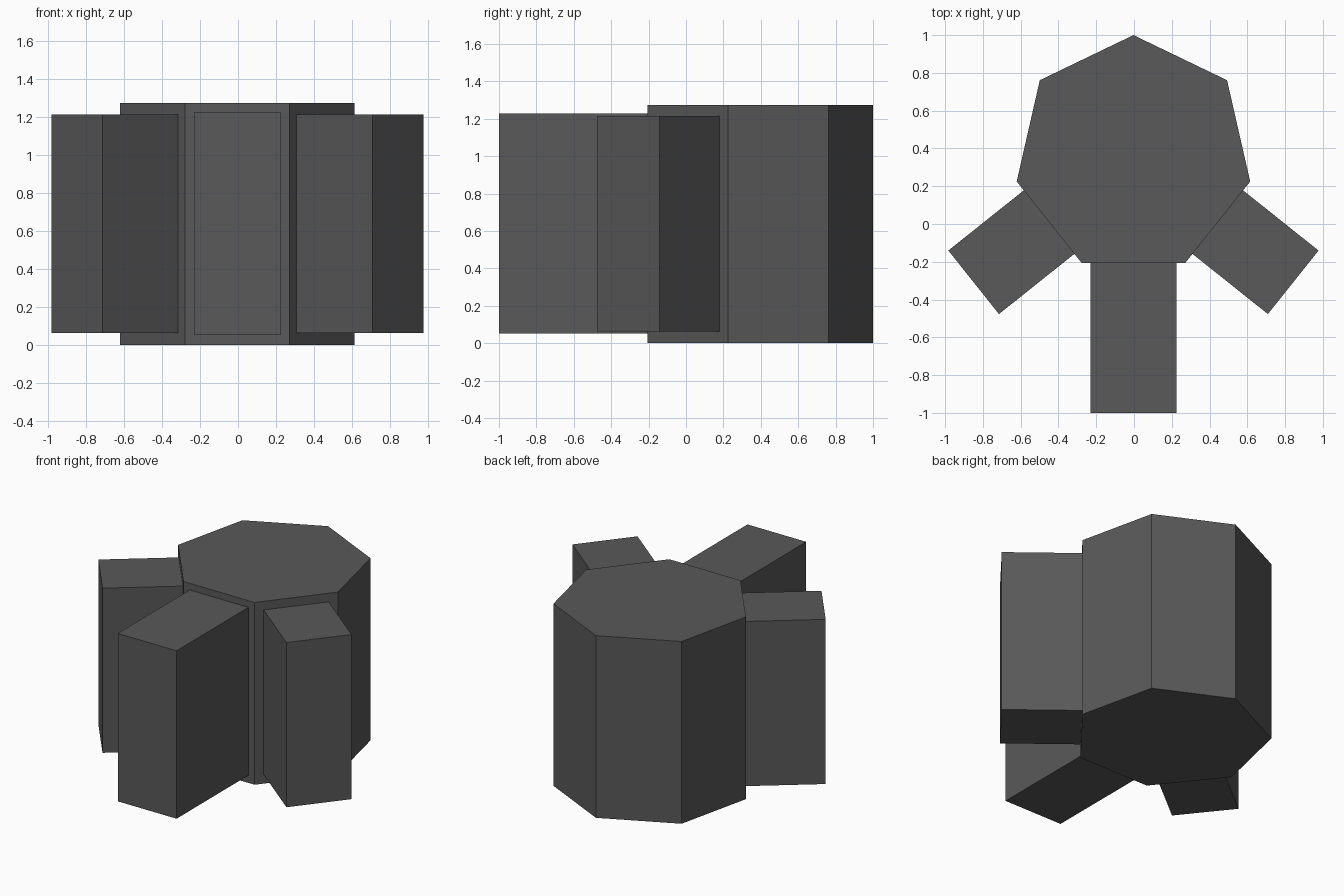
import bpy
import math
from mathutils import Vector

cube = bpy.data.objects.get("Cube")
if cube:
    bpy.data.objects.remove(cube, do_unlink=True)

GREY = (0.1, 0.1, 0.1, 1)
mat = bpy.data.materials.new("dark_grey")
mat.use_nodes = True
mat.diffuse_color = GREY
mat.node_tree.nodes["Principled BSDF"].inputs["Base Color"].default_value = GREY

CENTRE = Vector((-0.003, 0.366, 0))
RADIUS = 0.634
SIDES = 7
APOTHEM = RADIUS * math.cos(math.pi / SIDES)


def prism(name, outline, bottom, top):
    """Extrude a counter-clockwise plan outline between two heights."""
    n = len(outline)
    verts = [(x, y, z) for z in (bottom, top) for x, y in outline]
    faces = [tuple(reversed(range(n))), tuple(range(n, 2 * n))]
    faces += [(i, (i + 1) % n, (i + 1) % n + n, i + n) for i in range(n)]
    mesh = bpy.data.meshes.new(name)
    mesh.from_pydata(verts, [], faces)
    mesh.materials.append(mat)
    obj = bpy.data.objects.new(name, mesh)
    bpy.context.collection.objects.link(obj)
    return obj


def arm(name, turn, reach, width, bottom, top):
    """Box standing out from one flat side; turn is measured from the front."""
    angle = -math.pi / 2 + turn
    out = Vector((math.cos(angle), math.sin(angle), 0))
    side = Vector((-out.y, out.x, 0)) * width / 2
    root = CENTRE + out * (APOTHEM - 0.005)
    tip = CENTRE + out * reach
    corners = (root - side, tip - side, tip + side, root + side)
    prism(name, [(c.x, c.y) for c in corners], bottom, top)


# Seven-sided body with one corner at the back and a flat side at the front
step = 2 * math.pi / SIDES
prism("body",
      [(CENTRE.x + RADIUS * math.cos(math.pi / 2 + i * step),
        CENTRE.y + RADIUS * math.sin(math.pi / 2 + i * step)) for i in range(SIDES)],
      0, 1.275)

# Long front arm and two shorter side arms
arm("front_arm", 0, 1.366, 0.455, 0.053, 1.228)
for name, sign in (("left_arm", 1), ("right_arm", -1)):
    arm(name, sign * step, 1.082, 0.43, 0.063, 1.215)
